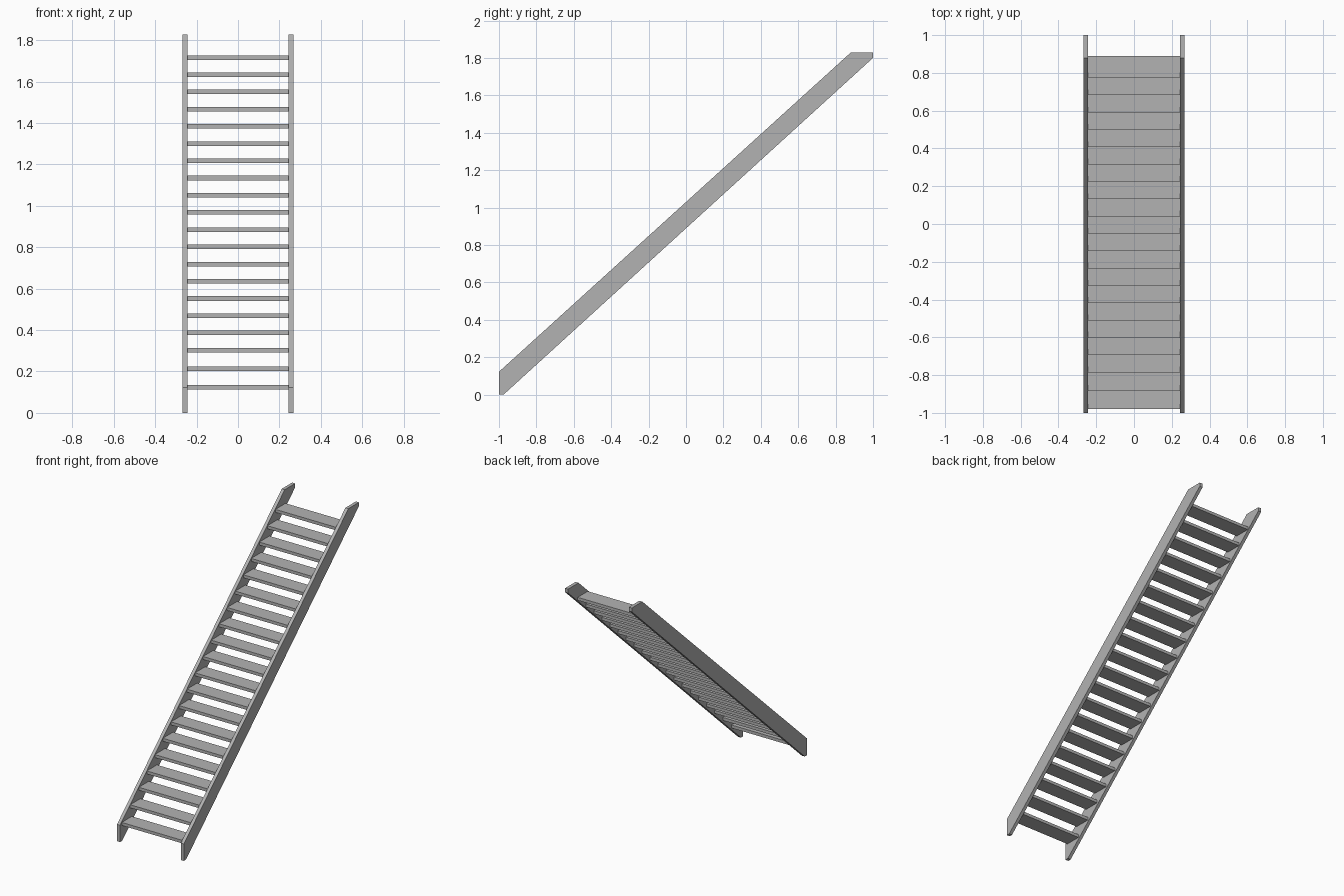
import bpy, bmesh

if "Cube" in bpy.data.objects:
    bpy.data.objects.remove(bpy.data.objects["Cube"])

grey = bpy.data.materials.new("plain_grey")
grey.diffuse_color = (0.45, 0.45, 0.45, 1)
grey.use_nodes = True
grey.node_tree.nodes["Principled BSDF"].inputs["Base Color"].default_value = grey.diffuse_color


def extrude_x(name, profile, x0, x1):
    """Solid made from a (y, z) profile swept from x0 to x1."""
    bm = bmesh.new()
    face = bm.faces.new([bm.verts.new((x0, y, z)) for y, z in profile])
    ext = bmesh.ops.extrude_face_region(bm, geom=[face])
    for v in ext["geom"]:
        if isinstance(v, bmesh.types.BMVert):
            v.co.x = x1
    bmesh.ops.recalc_face_normals(bm, faces=bm.faces)
    mesh = bpy.data.meshes.new(name)
    bm.to_mesh(mesh)
    bm.free()
    mesh.materials.append(grey)
    obj = bpy.data.objects.new(name, mesh)
    bpy.context.collection.objects.link(obj)
    return obj


# Sloping side boards, cut plumb at the foot and level at the head
INNER, OUTER = 0.243, 0.267
board = [(-1, 0), (-0.975, 0), (1, 1.80), (1, 1.828), (0.88, 1.828), (-1, 0.122)]
extrude_x("left_stringer", board, -OUTER, -INNER)
extrude_x("right_stringer", board, INNER, OUTER)

# Open treads: the two lowest are spaced slightly wider than the rest
DEPTH, THICK = 0.115, 0.022
fronts = [(-0.98, 0.134), (-0.884, 0.225)]
fronts += [(-0.786 + 0.0918 * i, 0.314 + 0.0831 * i) for i in range(18)]
for i, (y, top) in enumerate(fronts):
    rect = [(y, top - THICK), (y + DEPTH, top - THICK), (y + DEPTH, top), (y, top)]
    extrude_x(f"tread_{i + 1:02d}", rect, -INNER, INNER)
